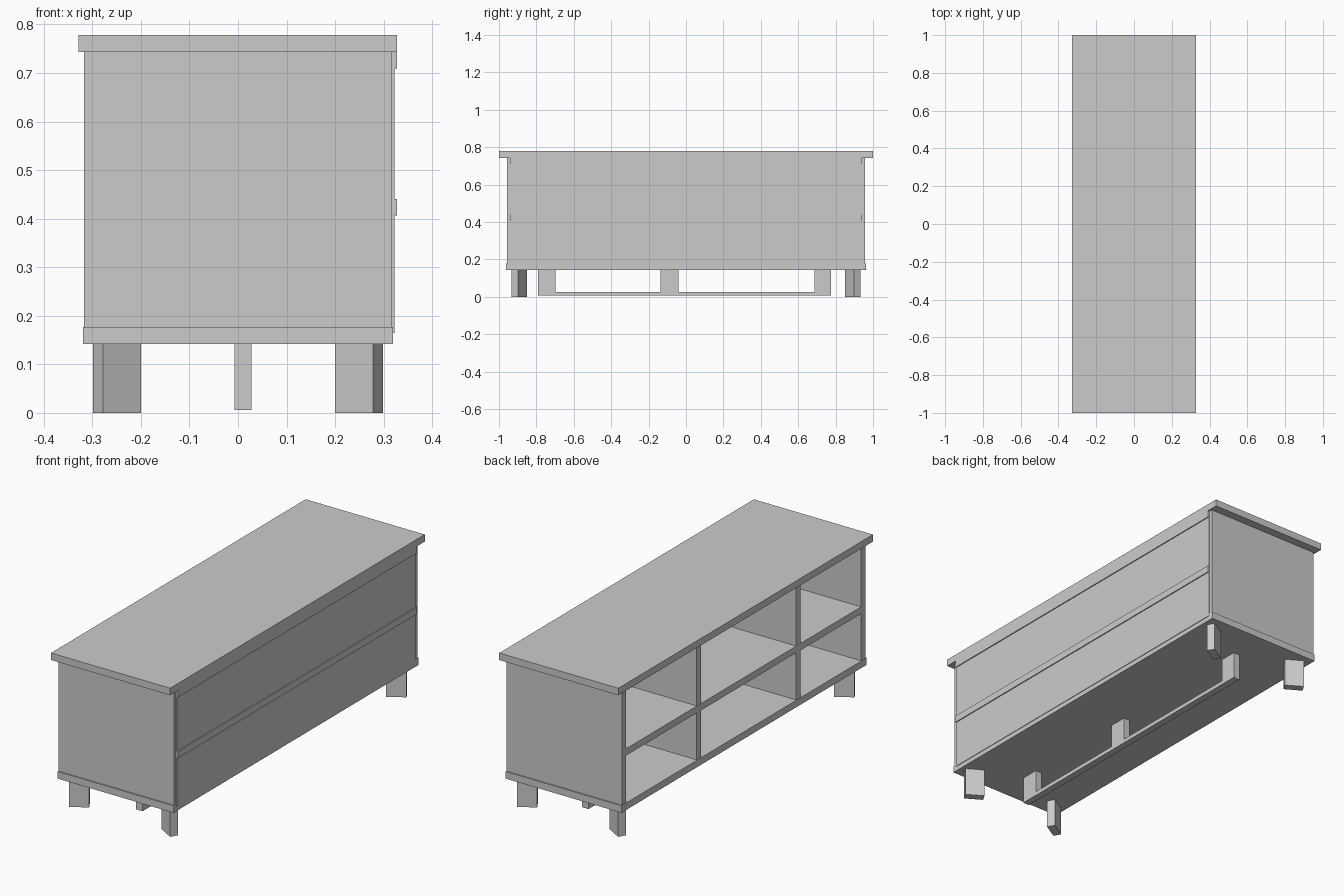
import bpy
from math import radians

if "Cube" in bpy.data.objects:
    bpy.data.objects.remove(bpy.data.objects["Cube"])


def box(name, x, y, z, angle=0):
    """Box from (min, max) ranges, optionally turned about its own z axis."""
    bpy.ops.mesh.primitive_cube_add(
        size=1, location=[(r[0] + r[1]) / 2 for r in (x, y, z)])
    ob = bpy.context.object
    ob.name = name
    ob.scale = [r[1] - r[0] for r in (x, y, z)]
    ob.rotation_euler.z = angle
    return ob


BASE, FLOOR, TOP = 0.142, 0.177, 0.743
T = 0.034  # board thickness

# Top and base boards
box("top_board", (-0.328, 0.327), (-1, 1), (TOP, 0.778))
box("base_board", (-0.319, 0.319), (-0.963, 0.963), (BASE, FLOOR))

# End panels
for side, name in ((-1, "front"), (1, "back")):
    y0, y1 = sorted((side * 0.957, side * (0.957 - T)))
    box(name + "_end_panel", (-0.317, 0.317), (y0, y1), (FLOOR, TOP))

# Dividers and middle shelf of the open compartments
for i, y in enumerate((0.35, -0.43)):
    box(f"divider_{i + 1}", (-0.316, 0.31), (y - T / 2, y + T / 2), (FLOOR, TOP))
box("middle_shelf", (-0.317, 0.31), (-0.925, 0.925), (0.411, 0.445))

# Closed side: two wide fronts, each with a thin grip strip on its top edge
for name, z0, z1 in (("lower", 0.165, 0.44), ("upper", 0.44, TOP)):
    box(name + "_drawer_front", (0.302, 0.322), (-0.94, 0.94), (z0, z1))
    box(name + "_grip_strip", (0.32, 0.327), (-0.94, 0.94), (z1 - 0.034, z1))

# Corner legs: short boards splayed outwards
for sx, nx in ((-1, "left"), (1, "right")):
    for sy, ny in ((-1, "front"), (1, "back")):
        cx, cy = sx * 0.249, sy * 0.891
        box(f"{ny}_{nx}_leg", (cx - 0.046, cx + 0.046), (cy - 0.02, cy + 0.02),
            (0, BASE), sx * sy * radians(31))

# Centre support: three posts on a runner
X = (-0.007, 0.028)
for i, y in enumerate(((-0.79, -0.697), (-0.135, -0.041), (0.687, 0.776))):
    box(f"centre_post_{i + 1}", X, y, (0.006, BASE))
box("centre_runner", X, (-0.79, 0.776), (0.006, 0.026))
